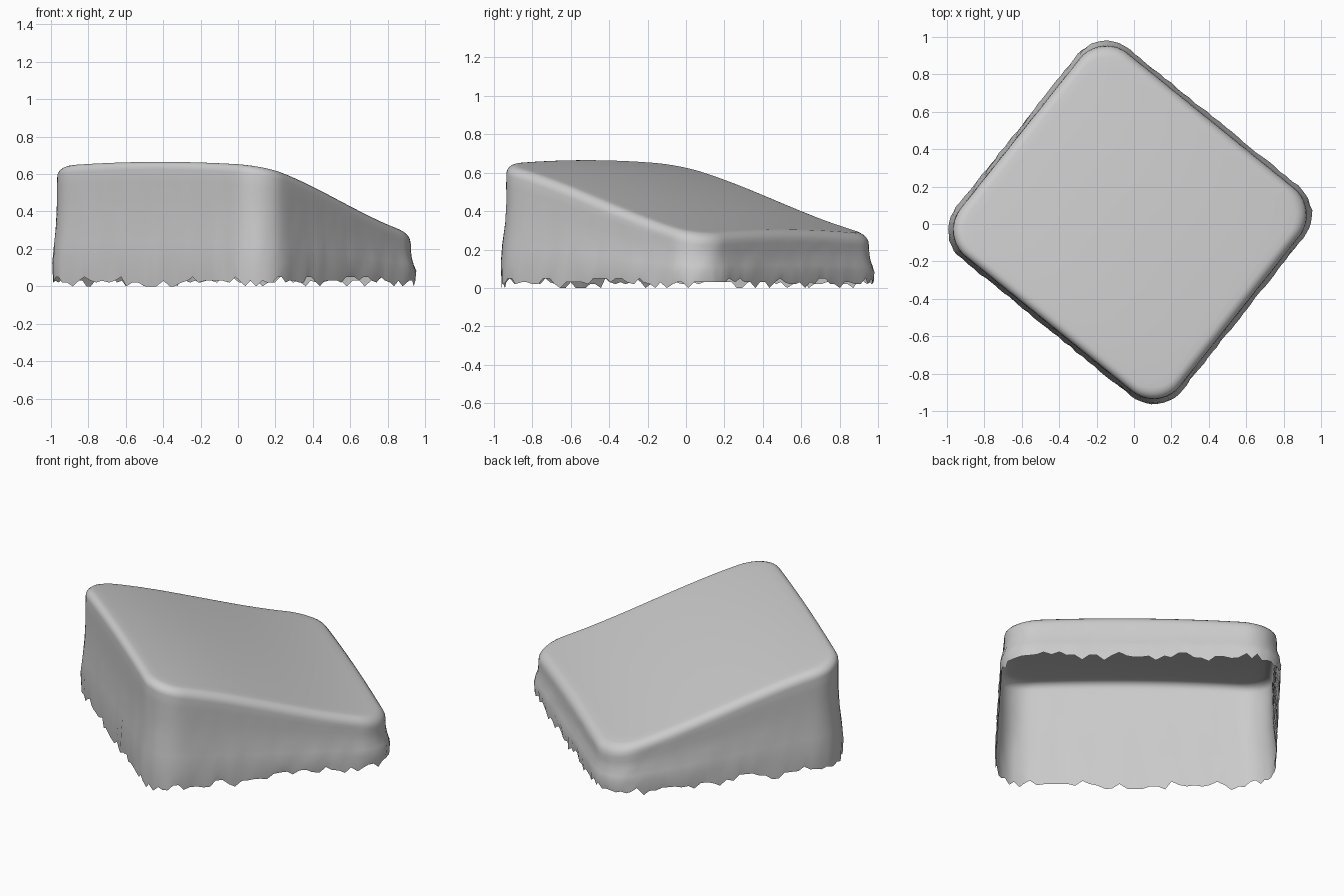
import bpy, bmesh, math, random
from mathutils import Vector

random.seed(4)
cube = bpy.data.objects.get("Cube")
if cube:
    bpy.data.objects.remove(cube, do_unlink=True)

U = Vector((0.777, -0.629, 0))      # along the ridge
V = Vector((0.6225, 0.7826, 0))     # downhill
U_MIN, U_MAX, V_MIN, V_MAX, R = -0.80, 0.755, -0.725, 0.71, 0.195


def height(u, v):
    """Sloping top that eases off at both ends, slightly crowned."""
    return 0.457 - 0.33 * v + 0.12 * v ** 3 + 0.026 * max(0, 1 - (u / 0.75) ** 2)


def outline(inset):
    """Rounded rectangle as (u, v) pairs, same count for every inset."""
    r = R - inset * 0.5
    hu, hv = (U_MAX - U_MIN) / 2 - inset, (V_MAX - V_MIN) / 2 - inset
    mu, mv = (U_MAX + U_MIN) / 2, (V_MAX + V_MIN) / 2
    arcs = []
    for k, (su, sv) in enumerate([(1, 1), (-1, 1), (-1, -1), (1, -1)]):
        for i in range(11):
            a = math.radians(90 * k + 9 * i)
            arcs.append((mu + su * (hu - r) + r * math.cos(a),
                         mv + sv * (hv - r) + r * math.sin(a)))
    pts = []
    for i, p in enumerate(arcs):
        q = arcs[(i + 1) % len(arcs)]
        n = 28 if i % 11 == 10 else 1
        pts += [(p[0] + (q[0] - p[0]) * j / n, p[1] + (q[1] - p[1]) * j / n) for j in range(n)]
    return pts


def place(u, v, z):
    return U * u + V * v + Vector((0, 0, z))


bm = bmesh.new()
rings = []

# Wall: flared foot, nearly upright above, with a ragged open hem
for level, inset in [(0, 0.004), (0.12, 0.0), (0.3, 0.008), (0.5, 0.018), (0.7, 0.022), (0.85, 0.022)]:
    ring = []
    for u, v in outline(inset):
        hem = random.choice((0.0, 0.02, 0.03, 0.03, 0.05))
        top = height(u, v) - 0.03
        z = hem if level == 0 else 0.06 + (top - 0.06) * level
        w = 0.004 if level < 0.5 else 0.001
        ring.append(bm.verts.new(place(u + random.uniform(-w, w), v + random.uniform(-w, w), z)))
    rings.append(ring)

# Rolled rim: quarter round from wall to top
for step in range(6):
    a = math.radians(18 * step)
    inset = 0.023 + 0.05 * (1 - math.cos(a))
    drop = 0.05 * (1 - math.sin(a))
    rings.append([bm.verts.new(place(u, v, height(u, v) - drop)) for u, v in outline(inset)])

# Top surface: shrinking loops that close at the centre
edge = outline(0.073)
for t in (0.94, 0.87, 0.78, 0.68, 0.57, 0.46, 0.35, 0.24, 0.13, 0.05):
    rings.append([bm.verts.new(place(u * t, v * t, height(u * t, v * t))) for u, v in edge])

for low, high in zip(rings, rings[1:]):
    for i in range(len(low)):
        j = (i + 1) % len(low)
        bm.faces.new((low[i], low[j], high[j], high[i]))
bm.faces.new(rings[-1])

mesh = bpy.data.meshes.new("wedge_cushion")
bm.to_mesh(mesh)
bm.free()
cushion = bpy.data.objects.new("wedge_cushion", mesh)
bpy.context.collection.objects.link(cushion)

# Plain grey fabric
fabric = bpy.data.materials.new("grey_fabric")
fabric.use_nodes = True
colour = (0.6, 0.6, 0.6, 1)
fabric.diffuse_color = colour
fabric.node_tree.nodes["Principled BSDF"].inputs["Base Color"].default_value = colour
mesh.materials.append(fabric)

bpy.context.view_layer.objects.active = cushion
cushion.select_set(True)
bpy.ops.object.shade_smooth_by_angle(angle=math.radians(50))
